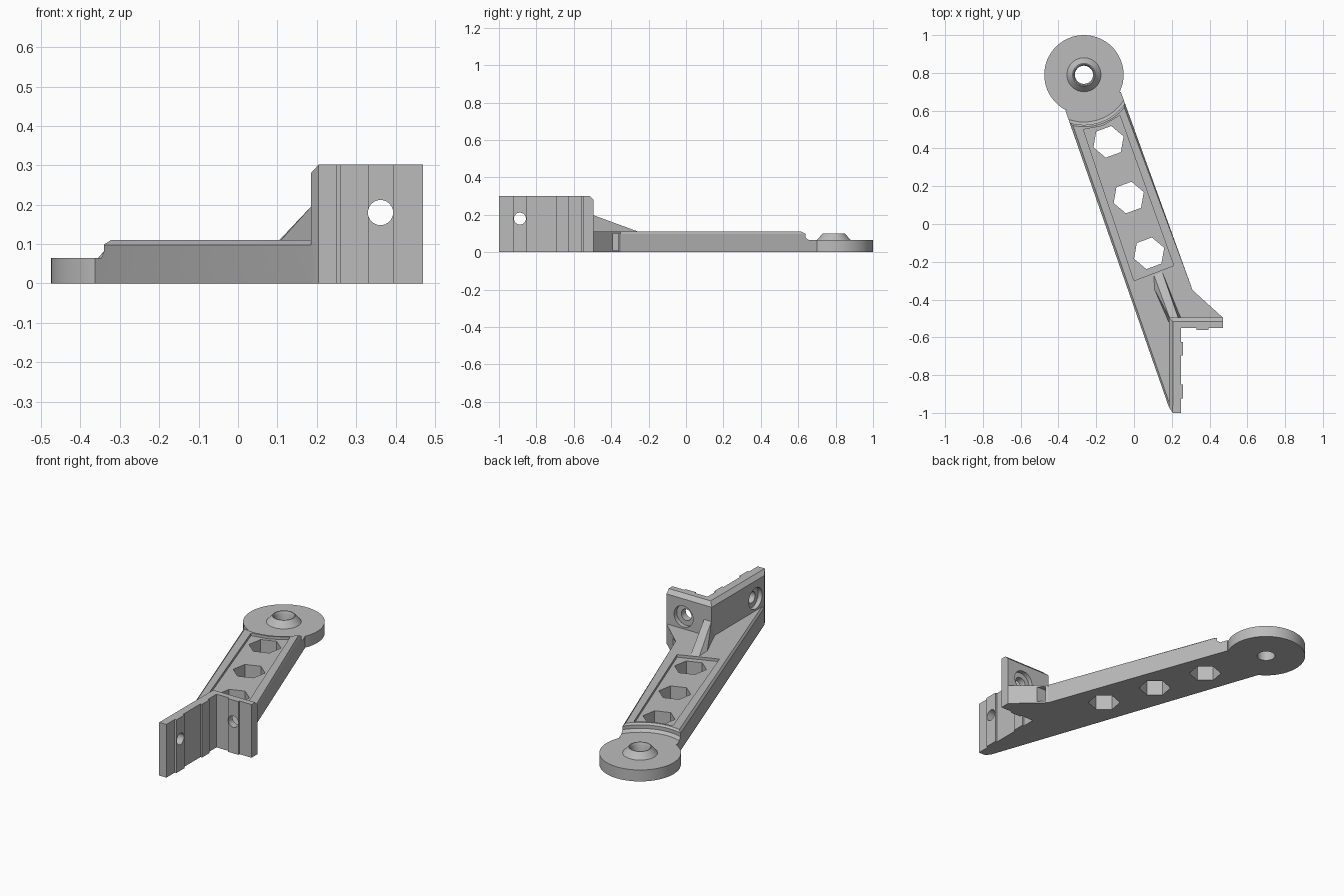
import bpy, bmesh
from math import radians, cos, sin, pi
from mathutils import Vector, Matrix

cube = bpy.data.objects.get("Cube")
if cube:
    bpy.data.objects.remove(cube, do_unlink=True)

grey = bpy.data.materials.new("plain grey")
grey.use_nodes = True
colour = (0.5, 0.5, 0.5, 1)
grey.diffuse_color = colour
grey.node_tree.nodes["Principled BSDF"].inputs["Base Color"].default_value = colour


def finish(name, bm):
    bmesh.ops.recalc_face_normals(bm, faces=bm.faces[:])
    mesh = bpy.data.meshes.new(name)
    bm.to_mesh(mesh)
    bm.free()
    mesh.materials.append(grey)
    obj = bpy.data.objects.new(name, mesh)
    bpy.context.collection.objects.link(obj)
    return obj


def prism(name, outline, low, high, chamfer=0, rule=None):
    """Extrude a plan outline; chamfer the top edges that pass the rule."""
    bm = bmesh.new()
    face = bm.faces.new([bm.verts.new((x, y, low)) for x, y in outline])
    new = bmesh.ops.extrude_face_region(bm, geom=[face])["geom"]
    top = [v for v in new if isinstance(v, bmesh.types.BMVert)]
    bmesh.ops.translate(bm, verts=top, vec=(0, 0, high - low))
    bmesh.ops.recalc_face_normals(bm, faces=bm.faces[:])
    if rule:
        edges = [e for e in bm.edges if all(v.co.z > high - 1e-4 for v in e.verts) and rule(e)]
        bmesh.ops.bevel(bm, geom=edges, offset=chamfer, segments=1, affect='EDGES')
    return finish(name, bm)


def lathe(name, profile, centre, steps=64):
    """Revolve a closed profile of (radius, height) about a vertical axis."""
    bm = bmesh.new()
    rings = []
    for i in range(steps):
        a = 2 * pi * i / steps
        rings.append([bm.verts.new((centre[0] + r * cos(a), centre[1] + r * sin(a), z))
                      for r, z in profile])
    n = len(profile)
    for i in range(steps):
        here, after = rings[i], rings[(i + 1) % steps]
        for k in range(n):
            m = (k + 1) % n
            if profile[k][0] or profile[m][0]:
                bm.faces.new((here[k], after[k], after[m], here[m]))
    bmesh.ops.remove_doubles(bm, verts=bm.verts[:], dist=1e-5)
    return finish(name, bm)


def rod(name, centre, radius, depth, axis="Z", sides=32, turn=0):
    bm = bmesh.new()
    tilt = {"Z": Matrix(), "X": Matrix.Rotation(pi / 2, 4, 'Y'),
            "Y": Matrix.Rotation(pi / 2, 4, 'X')}[axis]
    matrix = Matrix.Translation(centre) @ tilt @ Matrix.Rotation(turn, 4, 'Z')
    bmesh.ops.create_cone(bm, cap_ends=True, segments=sides, radius1=radius,
                          radius2=radius, depth=depth, matrix=matrix)
    return finish(name, bm)


def cut(target, cutters):
    for cutter in cutters:
        cutter.hide_render = True
        mod = target.modifiers.new("cut", 'BOOLEAN')
        mod.operation = 'DIFFERENCE'
        mod.solver = 'EXACT'
        mod.object = cutter
        with bpy.context.temp_override(object=target, active_object=target):
            bpy.ops.object.modifier_apply(modifier=mod.name)
        bpy.data.objects.remove(cutter, do_unlink=True)


# Sloping arm with chamfered long edges
arm = prism("arm", [(-0.363, 0.6), (0.185, -0.97), (0.205, -1), (0.25, -1), (0.25, -0.55),
                    (0.47, -0.55), (0.47, -0.495), (0.31, -0.35), (-0.07, 0.7)],
            0, 0.11, 0.012, lambda e: e.calc_length() > 0.9)

# Step around the foot, shallow tray, hexagon windows and side notch
foot_centre = (-0.265, 0.79)
step = lathe("step_cutter", [(0, 0.065), (0.25, 0.065), (0.265, 0.08), (0.265, 0.1),
                             (0.28, 0.115), (0.28, 0.2), (0, 0.2)], foot_centre)
tray = prism("tray_cutter", [(-0.268, 0.5), (0, -0.3), (0.21, -0.22), (-0.075, 0.575),
                             (-0.165, 0.52)], 0.095, 0.2)
windows = [rod("window_cutter", (x, y, 0.05), 0.085, 0.4, sides=6, turn=radians(20 + 90))
           for x, y in ((-0.135, 0.435), (-0.028, 0.14), (0.08, -0.155))]
notch = prism("notch_cutter", [(0.28, -0.39), (0.4, -0.39), (0.4, -0.36), (0.28, -0.36)],
              0.01, 0.1)
cut(arm, [step, tray, notch] + windows)

# Round foot with a raised conical boss and a through hole
foot = lathe("foot", [(0.048, 0), (0.21, 0), (0.21, 0.065), (0.09, 0.065), (0.06, 0.1),
                      (0.055, 0.1), (0.048, 0.085)], foot_centre)

# Corner bracket with raised strips on its inner faces
bracket = prism("corner_bracket",
                [(0.185, -0.97), (0.205, -1), (0.25, -1), (0.25, -0.925), (0.26, -0.925),
                 (0.26, -0.85), (0.25, -0.85), (0.25, -0.695), (0.26, -0.695), (0.26, -0.625),
                 (0.25, -0.625), (0.25, -0.55), (0.33, -0.55), (0.33, -0.56), (0.395, -0.56),
                 (0.395, -0.55), (0.47, -0.55), (0.47, -0.495), (0.185, -0.495)],
                0, 0.302, 0.022,
                lambda e: all(v.co.x < 0.19 for v in e.verts)
                or all(v.co.y > -0.5 for v in e.verts))

# Counterbored screw holes
cut(bracket, [rod("hole_cutter", (0.22, -0.888, 0.18), 0.032, 0.3, "X"),
              rod("recess_cutter", (0.165, -0.888, 0.18), 0.06, 0.09, "X"),
              rod("hole_cutter", (0.362, -0.52, 0.18), 0.032, 0.3, "Y"),
              rod("recess_cutter", (0.362, -0.475, 0.18), 0.06, 0.09, "Y")])

# Tapered rib bracing the corner
bm = bmesh.new()
for p in ((0.105, -0.27, 0.11), (0.15, -0.255, 0.11), (0.19, -0.5, 0.2), (0.235, -0.5, 0.2),
          (0.1, -0.33, 0.1), (0.187, -0.53, 0.1), (0.25, -0.5, 0.1), (0.15, -0.255, 0.1),
          (0.105, -0.27, 0.1)):
    bm.verts.new(p)
bmesh.ops.convex_hull(bm, input=bm.verts[:])
finish("corner_rib", bm)

# Smooth the round parts, keep edges sharp
for obj in (arm, foot, bracket):
    bpy.ops.object.select_all(action='DESELECT')
    obj.select_set(True)
    bpy.context.view_layer.objects.active = obj
    bpy.ops.object.shade_smooth_by_angle(angle=radians(25))
